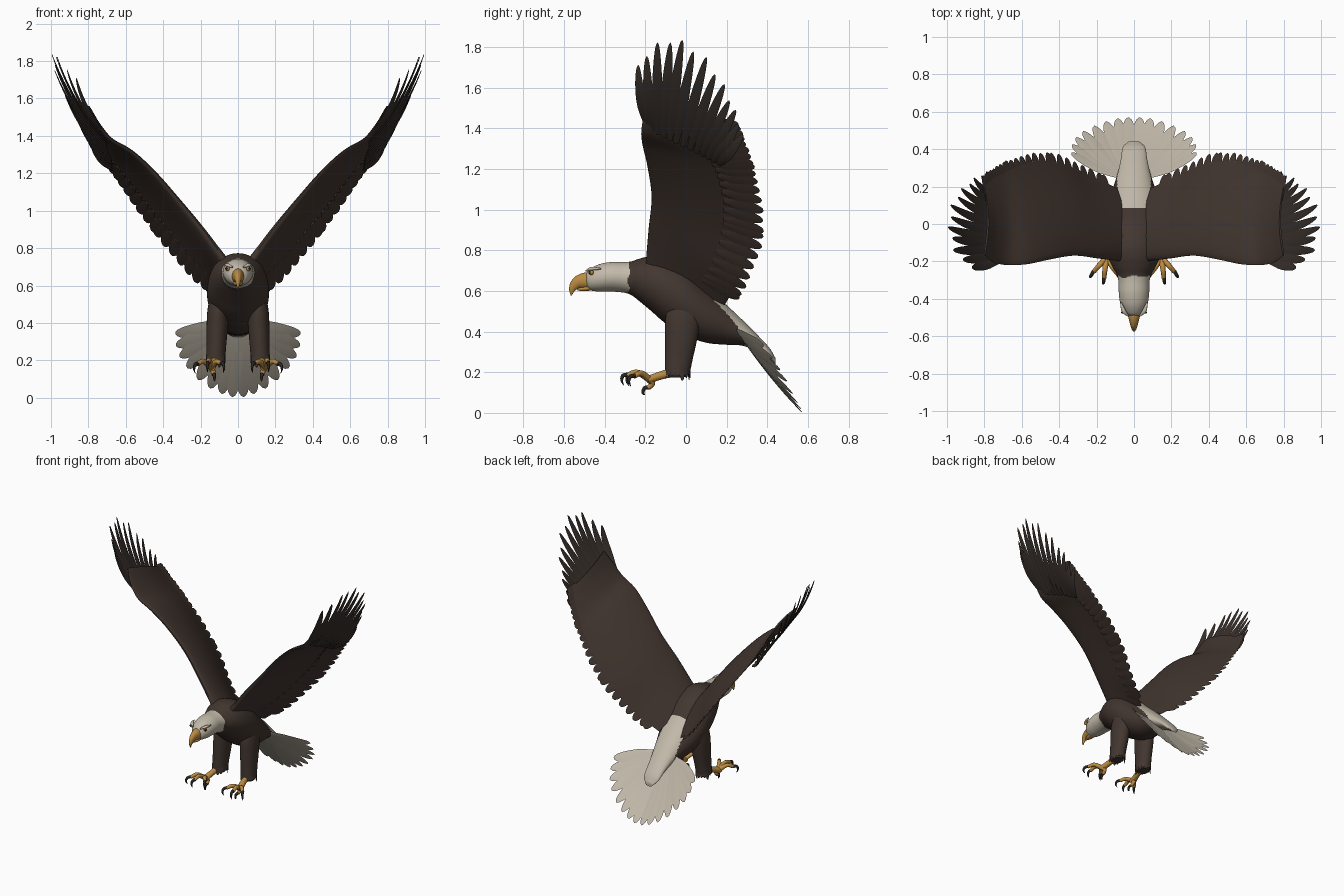
import bpy, bmesh, math, random
from mathutils import Vector as V

if "Cube" in bpy.data.objects:
    bpy.data.objects.remove(bpy.data.objects["Cube"])

random.seed(4)


def material(name, r, g, b):
    m = bpy.data.materials.new(name)
    m.diffuse_color = (r, g, b, 1)
    m.use_nodes = True
    m.node_tree.nodes["Principled BSDF"].inputs["Base Color"].default_value = m.diffuse_color
    return m


BROWN = material("brown plumage", 0.055, 0.037, 0.029)
DARK = material("dark flight feathers", 0.038, 0.028, 0.023)
WHITE = material("off white plumage", 0.54, 0.49, 0.40)
YELLOW = material("golden yellow", 0.50, 0.26, 0.055)
BLACK = material("black claw", 0.022, 0.018, 0.015)


def smooth(pts, n):
    """Sample a Catmull-Rom curve through points of any dimension."""
    p = [V(q) for q in pts]
    p = [p[0] * 2 - p[1]] + p + [p[-1] * 2 - p[-2]]
    out = []
    for k in range(n):
        u = k / (n - 1) * (len(pts) - 1)
        i = min(int(u), len(pts) - 2)
        f = u - i
        a, b, c, d = p[i:i + 4]
        out.append((b * 2 + (c - a) * f + (a * 2 - b * 5 + c * 4 - d) * f ** 2
                    + (b * 3 - a - c * 3 + d) * f ** 3) * 0.5)
    return out


def loft(bm, rings):
    """Skin a list of equal rings and close both ends."""
    vs = [[bm.verts.new(c) for c in r] for r in rings]
    n = len(vs[0])
    for a, b in zip(vs, vs[1:]):
        for i in range(n):
            bm.faces.new((a[i], a[(i + 1) % n], b[(i + 1) % n], b[i]))
    bm.faces.new(vs[0])
    bm.faces.new(vs[-1])


def tube(bm, pts, radii, n=14, steps=16):
    """Elliptic tube along a path; radii are (sideways, other)."""
    path = smooth(pts, steps)
    rad = smooth(radii, steps)
    rings = []
    for i, c in enumerate(path):
        d = (path[min(i + 1, steps - 1)] - path[max(i - 1, 0)]).normalized()
        u = (V((1, 0, 0)) - d * d.x).normalized()
        w = d.cross(u)
        rings.append([c + u * rad[i][0] * math.cos(a) + w * rad[i][1] * math.sin(a)
                      for a in (2 * math.pi * k / n for k in range(n))])
    loft(bm, rings)


def feather(bm, base, tip, side, w, bend=0.0, thick=0.004, sharp=3):
    """Thin blade with a raised shaft and a rounded tip."""
    d = tip - base
    side = (side - d * (side.dot(d) / d.length_squared)).normalized()
    nrm = side.cross(d).normalized()
    rings = []
    for k in range(13):
        t = 1 - (1 - k / 12) ** 1.5
        c = base + d * t - nrm * bend * 4 * t * (1 - t)
        ww = w * (0.45 + 0.55 * min(1, t * 2.5)) * math.sqrt(max(0.0, 1 - t ** sharp)) + 0.001
        h = thick * (1 - 0.7 * t)
        rings.append([c - side * ww, c + nrm * h, c + side * ww, c - nrm * h])
    loft(bm, rings)


def finish(name, bm, mats, mirror=False, rule=None):
    bmesh.ops.recalc_face_normals(bm, faces=bm.faces[:])
    if rule:
        for f in bm.faces:
            f.material_index = rule(f.calc_center_median())
    me = bpy.data.meshes.new(name)
    bm.to_mesh(me)
    bm.free()
    ob = bpy.data.objects.new(name, me)
    bpy.context.collection.objects.link(ob)
    for m in mats:
        me.materials.append(m)
    if mirror:
        ob.modifiers.new("mirror", "MIRROR").use_clip = False
    bpy.ops.object.select_all(action='DESELECT')
    ob.select_set(True)
    bpy.context.view_layer.objects.active = ob
    bpy.ops.object.shade_smooth_by_angle(angle=math.radians(50))
    return ob


# Body and head: sections of (y, top z, bottom z, half width)
sections = [(-.495, .68, .63, .022), (-.475, .705, .605, .05), (-.43, .73, .597, .072),
            (-.37, .742, .597, .081), (-.31, .742, .592, .083), (-.27, .745, .58, .092),
            (-.23, .758, .55, .115), (-.17, .772, .50, .142), (-.10, .765, .44, .16),
            (0, .715, .38, .165), (.10, .62, .345, .145), (.20, .53, .335, .11),
            (.28, .455, .33, .085), (.35, .385, .30, .07), (.41, .32, .262, .06),
            (.44, .27, .24, .03)]
bm = bmesh.new()
rings = []
for y, zt, zb, hw in smooth(sections, 150):
    rings.append([V((hw * math.cos(a), y, (zt + zb) / 2 + (zt - zb) / 2 * math.sin(a)))
                  for a in (2 * math.pi * k / 64 for k in range(64))])
loft(bm, rings)


def body_rule(c):
    wob = 0.006 * math.sin(40 * c.x + 70 * c.z)
    head = c.y < -0.283 + wob
    rump = c.y > 0.09 and c.z > 0.61 - 0.84 * c.y + wob and abs(c.x) < 0.09
    return 1 if head or rump or c.y > 0.29 + wob else 0


finish("body", bm, [BROWN, WHITE], rule=body_rule)

# Beak with hooked tip
bm = bmesh.new()
tube(bm, [(0, -.465, .648), (0, -.50, .650), (0, -.535, .640), (0, -.558, .612), (0, -.565, .578)],
     [(.036, .044), (.03, .039), (.021, .03), (.012, .018), (.002, .003)], 20, 20)
tube(bm, [(0, -.46, .617), (0, -.50, .610), (0, -.535, .607)], [(.03, .014), (.022, .012), (.006, .005)])
finish("beak", bm, [YELLOW])

# Brows and eyes
bm = bmesh.new()
tube(bm, [(.03, -.492, .698), (.055, -.465, .709), (.07, -.42, .709)], [(.004, .004), (.011, .009), (.004, .004)])
finish("brow", bm, [WHITE], True)
for name, mat, r, c in (("eye", YELLOW, .012, (.056, -.466, .69)), ("pupil", BLACK, .007, (.062, -.473, .691))):
    bm = bmesh.new()
    bmesh.ops.create_uvsphere(bm, u_segments=16, v_segments=10, radius=r)
    bmesh.ops.translate(bm, verts=bm.verts[:], vec=c)
    finish(name, bm, [mat], True)

# Wing: leading and trailing edge curves joined by a cambered airfoil
lead = [(.06, -.20, .72), (.19, -.185, .90), (.32, -.17, 1.06), (.45, -.19, 1.21),
        (.57, -.215, 1.32), (.68, -.22, 1.385), (.75, -.205, 1.47), (.80, -.17, 1.56)]
trail = [(.09, .19, .53), (.24, .26, .655), (.38, .32, .82), (.51, .335, .985),
         (.62, .31, 1.14), (.70, .27, 1.255), (.76, .24, 1.35), (.80, .20, 1.43)]
N = 48
L, T = smooth(lead, N), smooth(trail, N)
bm = bmesh.new()
rings = []
for j in range(N):
    a, b = max(j - 1, 0), min(j + 1, N - 1)
    chord = T[j] - L[j]
    nrm = (L[b] + T[b] - L[a] - T[a]).cross(chord).normalized()
    th = 0.042 * (1 - j / (N - 1)) + 0.006
    ts = [(1 - math.cos(math.pi * k / 14)) / 2 for k in range(15)]
    loop = [(t, 1) for t in ts] + [(t, -1) for t in ts[-2:0:-1]]
    rings.append([L[j] + chord * t + nrm * (0.022 * math.sin(math.pi * t)
                  + s * (th * 2 * math.sqrt(t) * (1 - t) ** 1.3 + 0.002)) for t, s in loop])
loft(bm, rings)
finish("wing", bm, [BROWN], True)

# Secondary feathers scalloping the trailing edge
bm = bmesh.new()
for k in range(24):
    j = 3 + int(k * (N - 5) / 23)
    chord = (T[j] - L[j]).normalized()
    span = (T[min(j + 1, N - 1)] - T[j - 1]).normalized()
    out = (chord + span * (0.05 + 0.35 * k / 23)).normalized()
    feather(bm, T[j] - out * .16, T[j] + out * (.05 + random.uniform(-.006, .006)), span, .034, 0, .005, 5)
finish("secondary_feathers", bm, [BROWN], True)

# Primary feathers fanned from the wrist, curling upward
tips = smooth([(.865, -.235, 1.71), (.95, -.17, 1.80), (.985, -.075, 1.845), (.995, .01, 1.82),
               (.98, .10, 1.75), (.94, .17, 1.65), (.89, .22, 1.55), (.84, .255, 1.46), (.79, .28, 1.37)], 13)
bases = smooth([(.70, -.185, 1.40), (.70, -.08, 1.34), (.68, .05, 1.28), (.67, .16, 1.22)], 13)
bm = bmesh.new()
for i in range(13):
    side = tips[max(i - 1, 0)] - tips[min(i + 1, 12)]
    tip = bases[i] + (tips[i] - bases[i]) * (1 - 0.05 * (i % 2))
    feather(bm, bases[i], tip, side, .029, .028, .006, 2.2)
finish("primary_feathers", bm, [DARK], True)

# Tail fan, dished so the outer feathers sit higher
tips = smooth([(.03, .57, .004), (.11, .56, .03), (.20, .53, .085), (.28, .49, .17),
               (.325, .44, .25), (.335, .38, .34)], 8)
bases = smooth([(.01, .25, .41), (.035, .25, .405), (.055, .25, .40)], 8)
bm = bmesh.new()
for i in range(8):
    feather(bm, bases[i], tips[i], tips[min(i + 1, 7)] - tips[max(i - 1, 0)], .046, .012, .006, 4)
finish("tail_feathers", bm, [WHITE], True)

# Feathered legs with ragged cuffs
bm = bmesh.new()
tube(bm, [(.10, .0, .56), (.108, -.015, .46), (.112, -.025, .36), (.116, -.035, .27), (.12, -.042, .20), (.12, -.042, .175)],
     [(.045, .08), (.056, .086), (.056, .078), (.052, .068), (.05, .06), (.038, .045)], 28, 24)
for k in range(16):
    a = 2 * math.pi * k / 16
    c, s = math.cos(a), math.sin(a)
    feather(bm, V((.117 + .045 * c, -.04 + .056 * s, .26)),
            V((.12 + .052 * c, -.042 + .062 * s, .168 + random.uniform(-.012, .02))), V((-s, c, 0)), .014, 0, .005)
finish("leg", bm, [BROWN], True)

# Feet: shank, three front toes and a hind toe, each ending in a curved claw
foot, claws = bmesh.new(), bmesh.new()
tube(foot, [(.12, -.04, .205), (.128, -.11, .188), (.145, -.19, .162)], [(.024, .026), (.02, .021), (.025, .02)])
hub = V((.145, -.18, .165))
toes = [[(0, 0, 0), (-.03, -.05, .028), (-.055, -.085, .018)],
        [(0, 0, 0), (.01, -.06, .034), (.015, -.11, .02)],
        [(0, 0, 0), (.04, -.04, .03), (.07, -.075, .015)],
        [(0, 0, 0), (-.01, .015, -.02), (-.015, -.005, -.042)]]
for toe in toes:
    p = [hub + V(q) for q in toe]
    tube(foot, p, [(.018, .017), (.014, .014), (.012, .012)], 12, 10)
    o = p[-1]
    sx = toe[-1][0] * 0.2
    tube(claws, [o + V((0, .004, .003)), o + V((sx, -.02, -.002)), o + V((sx * 1.4, -.026, -.026)), o + V((sx, -.016, -.05 if toe is not toes[3] else -.035))],
         [(.011, .011), (.009, .01), (.006, .007), (.001, .001)], 10, 10)
finish("foot", foot, [YELLOW], True)
finish("claws", claws, [BLACK], True)
